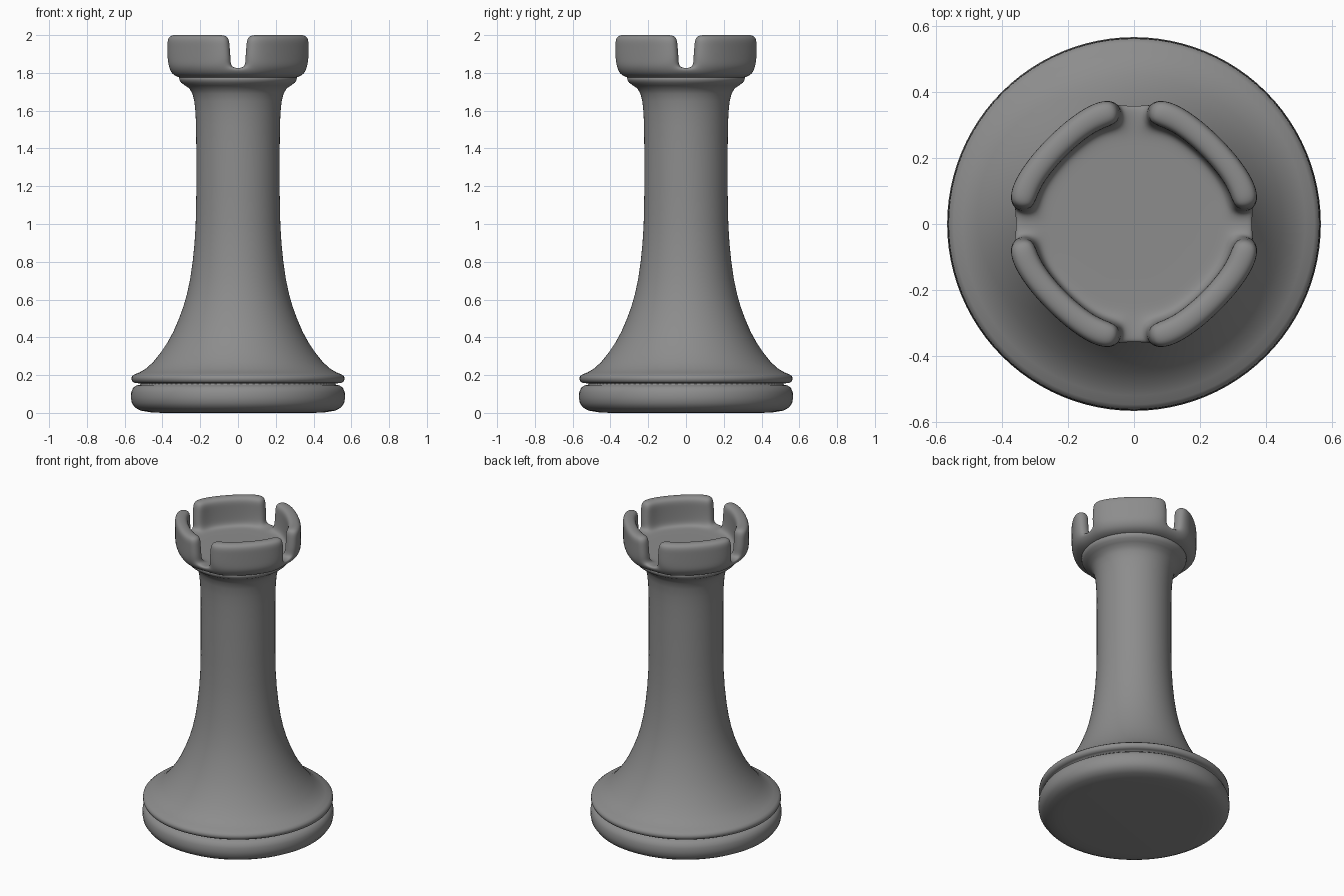
import bpy, bmesh, math

if "Cube" in bpy.data.objects:
    bpy.data.objects.remove(bpy.data.objects["Cube"])

grey = bpy.data.materials.new("dark_grey")
grey.diffuse_color = (.265, .265, .265, 1)
grey.use_nodes = True
grey.node_tree.nodes["Principled BSDF"].inputs["Base Color"].default_value = grey.diffuse_color


def polar(r, deg, z):
    a = math.radians(deg)
    return (r * math.cos(a), r * math.sin(a), z)


def finish(bm, name):
    bmesh.ops.recalc_face_normals(bm, faces=bm.faces)
    for f in bm.faces:
        f.smooth = True
    mesh = bpy.data.meshes.new(name)
    bm.to_mesh(mesh)
    bm.free()
    mesh.materials.append(grey)
    obj = bpy.data.objects.new(name, mesh)
    bpy.context.collection.objects.link(obj)
    return obj


def strip(bm, a, b):
    for k in range(len(a) - 1):
        bm.faces.new((a[k], b[k], b[k + 1], a[k + 1]))


# Turned body: foot disc, groove, flared skirt, shaft and collar
profile = [(.40, 0), (.46, .003), (.515, .012), (.545, .028), (.562, .052),
           (.567, .08), (.565, .11), (.555, .133), (.538, .145), (.515, .15),
           (.515, .156), (.545, .158), (.558, .165), (.564, .178), (.562, .193),
           (.548, .204), (.52, .215), (.487, .235), (.45, .268), (.41, .318),
           (.375, .37), (.342, .43), (.314, .495), (.29, .56), (.27, .63),
           (.253, .71), (.240, .80), (.230, .90), (.224, 1.0), (.221, 1.15),
           (.221, 1.42), (.222, 1.52), (.225, 1.59), (.231, 1.65), (.241, 1.69),
           (.257, 1.717), (.28, 1.733), (.3, 1.747), (.309, 1.76), (.312, 1.775),
           (.30, 1.785), (.22, 1.79)]
SEG = 96
bm = bmesh.new()
cols = [[bm.verts.new(polar(r, 360 * i / SEG, z)) for r, z in profile]
        for i in range(SEG)]
for i in range(SEG):
    strip(bm, cols[i], cols[(i + 1) % SEG])
bm.faces.new([c[0] for c in cols])
bm.faces.new([c[-1] for c in cols])
finish(bm, "body")

# Crown: subdivided cage with four merlons and four notches.
under = [(.22, 1.785), (.30, 1.772), (.325, 1.776), (.36, 1.792), (.383, 1.83)]
floor = [(.30, 1.82), (.25, 1.818), (.12, 1.818)]
levels = [1.87, 1.945, 2.003]
# angle, radius factor at foot, radius factor of wall, taper direction
steps = [(6, .972, 1.0, 1), (20, 1.018, 1.022, 0), (45, .978, .974, 0),
         (70, 1.018, 1.022, 0), (84, .972, 1.0, -1)]

bm = bmesh.new()
columns = []
for quarter in range(4):
    for deg, foot, wall, taper in steps:
        def ring(pts, f, lean=0):
            return [bm.verts.new(polar(r * f, deg + 90 * quarter + lean * k * taper, z))
                    for k, (r, z) in enumerate(pts)]
        columns.append((ring(under, foot),
                        ring([(.385, z) for z in levels], wall, 1),
                        ring([(.305, z) for z in levels], wall, 1),
                        ring(floor, foot)))
n = len(columns)
for i in range(n):
    (u0, o0, i0, f0), (u1, o1, i1, f1) = columns[i], columns[(i + 1) % n]
    if i % 5 == 4:      # notch
        strip(bm, u0 + f0, u1 + f1)
    else:               # merlon
        strip(bm, u0 + o0 + i0[::-1] + f0, u1 + o1 + i1[::-1] + f1)
    if i % 5 in (0, 4):  # merlon end walls
        strip(bm, [u0[-1]] + o0, [f0[0]] + i0)
bm.faces.new([c[3][-1] for c in columns])
bm.faces.new([c[0][0] for c in columns])
crown = finish(bm, "crown")
sub = crown.modifiers.new("Smooth", 'SUBSURF')
sub.levels = sub.render_levels = 3
